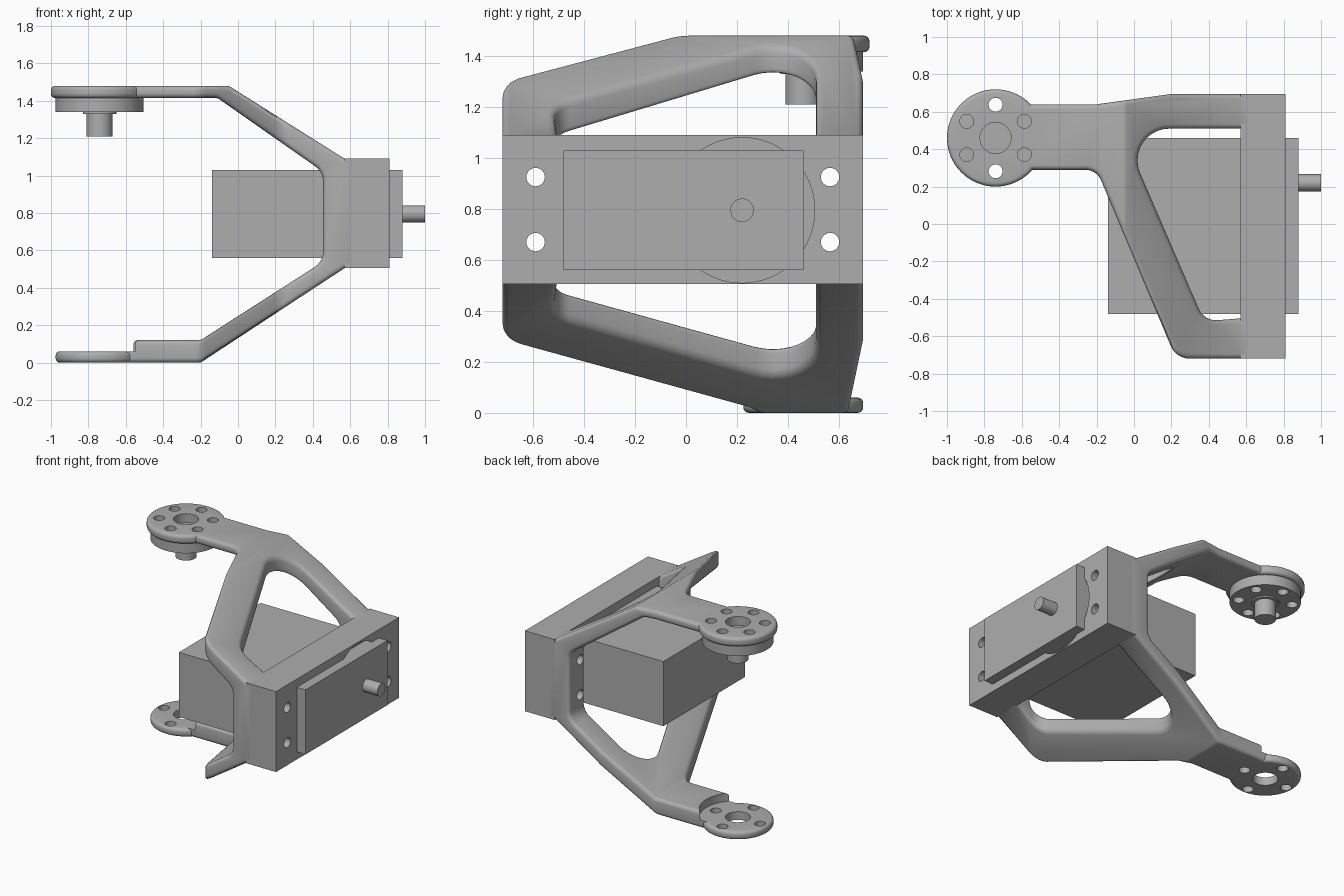
import bpy, bmesh, math
from mathutils import Vector, Matrix

cube = bpy.data.objects.get("Cube")
if cube:
    bpy.data.objects.remove(cube, do_unlink=True)

grey = bpy.data.materials.new("plain grey")
grey.use_nodes = True
grey.diffuse_color = (0.42, 0.42, 0.42, 1)
grey.node_tree.nodes["Principled BSDF"].inputs["Base Color"].default_value = grey.diffuse_color

PIVOT = (-0.74, 0.46)     # joint axis shared by both arms
BLOCK_Y = (-0.72, 0.695)  # ends of the mounting block


def finish(name, bm):
    bmesh.ops.recalc_face_normals(bm, faces=bm.faces)
    mesh = bpy.data.meshes.new(name)
    bm.to_mesh(mesh)
    bm.free()
    mesh.materials.append(grey)
    obj = bpy.data.objects.new(name, mesh)
    bpy.context.collection.objects.link(obj)
    return obj


def rounded(corners):
    """Outline from (u, v, radius) corners, with arcs in the corners."""
    out = []
    for i, (u, v, r) in enumerate(corners):
        p = Vector((u, v))
        if not r:
            out.append(p)
            continue
        a = (Vector(corners[i - 1][:2]) - p).normalized()
        b = (Vector(corners[(i + 1) % len(corners)][:2]) - p).normalized()
        half = a.angle(b) / 2
        centre = p + (a + b).normalized() * r / math.sin(half)
        start = p + a * r / math.tan(half) - centre
        end = p + b * r / math.tan(half) - centre
        sweep = start.angle(end)
        steps = max(3, round(sweep / 0.2))
        for k in range(steps + 1):
            t = k / steps
            out.append(centre + (start * math.sin((1 - t) * sweep)
                                 + end * math.sin(t * sweep)) / math.sin(sweep))
    return out


def prism(name, corners, lo, hi, axis):
    """Extrude an outline along y (outline in x, z) or z (outline in x, y)."""
    place = (lambda p: (p.x, lo, p.y)) if axis == "y" else (lambda p: (p.x, p.y, lo))
    bm = bmesh.new()
    face = bm.faces.new([bm.verts.new(place(p)) for p in rounded(corners)])
    new = bmesh.ops.extrude_face_region(bm, geom=[face])["geom"]
    step = (0, hi - lo, 0) if axis == "y" else (0, 0, hi - lo)
    bmesh.ops.translate(bm, vec=step, verts=[g for g in new if isinstance(g, bmesh.types.BMVert)])
    return finish(name, bm)


def box(name, x, y, z):
    bm = bmesh.new()
    size = [b - a for a, b in (x, y, z)]
    mid = [(a + b) / 2 for a, b in (x, y, z)]
    bmesh.ops.create_cube(bm, size=1, matrix=Matrix.Translation(mid) @ Matrix.Diagonal((*size, 1)))
    return finish(name, bm)


def rods(name, items, lo, hi, axis="z", sides=48):
    """One or more cylinders (u, v, radius) between two heights on an axis."""
    bm = bmesh.new()
    for u, v, r in items:
        mid = (lo + hi) / 2
        m = Matrix.Translation((u, v, mid))
        if axis == "x":
            m = Matrix.Translation((mid, u, v)) @ Matrix.Rotation(math.pi / 2, 4, "Y")
        bmesh.ops.create_cone(bm, cap_ends=True, segments=sides, radius1=r, radius2=r,
                              depth=hi - lo, matrix=m)
    return finish(name, bm)


def apply(obj, mod):
    bpy.context.view_layer.objects.active = obj
    bpy.ops.object.modifier_apply(modifier=mod.name)


def combine(obj, tool, operation="DIFFERENCE"):
    mod = obj.modifiers.new("combine", "BOOLEAN")
    mod.operation, mod.object, mod.solver = operation, tool, "EXACT"
    apply(obj, mod)


def soften(obj, width):
    mod = obj.modifiers.new("soften", "BEVEL")
    mod.width, mod.segments, mod.limit_method = width, 4, "ANGLE"
    mod.angle_limit = math.radians(40)
    mod.use_clamp_overlap = False
    apply(obj, mod)


def ring(count, radius, size):
    return [(PIVOT[0] + radius * math.sin(math.tau * k / count),
             PIVOT[1] + radius * math.cos(math.tau * k / count), size) for k in range(count)]


# Bracket: side profile trimmed by the plan outline, with a window through both arms
bracket = prism("bracket_arms", [
    (0.62, 1.09, 0), (0.57, 1.09, 0), (-0.05, 1.48, 0.04), (PIVOT[0], 1.48, 0),
    (PIVOT[0], 1.415, 0), (-0.11, 1.415, 0.04), (0.455, 1.02, 0.1), (0.455, 0.54, 0.1),
    (-0.2, 0.12, 0.04), (PIVOT[0], 0.12, 0), (PIVOT[0], 0, 0), (-0.2, 0, 0.06),
    (0.57, 0.505, 0), (0.62, 0.505, 0)], -0.9, 0.9, "y")
plan = prism("plan_cutter", [
    (0.8, BLOCK_Y[1], 0), (0.2, BLOCK_Y[1], 0), (-0.2, 0.64, 0), (-0.9, 0.64, 0),
    (-0.9, 0.29, 0), (-0.2, 0.29, 0.09), (0.225, BLOCK_Y[0], 0.11), (0.8, BLOCK_Y[0], 0)],
    -0.2, 1.7, "z")
window = prism("window_cutter", [
    (0.75, 0.51, 0), (-0.07, 0.51, 0.17), (0.375, -0.52, 0.1), (0.75, -0.49, 0)],
    -0.2, 1.7, "z")
combine(bracket, plan, "INTERSECT")
combine(bracket, window)
soften(bracket, 0.025)

# Joint discs at the arm ends and the mounting block
upper_disc = rods("upper_disc", [(*PIVOT, 0.26)], 1.415, 1.48, sides=64)
lower_disc = rods("lower_disc", [(*PIVOT, 0.235)], 0, 0.06, sides=64)
for disc in (upper_disc, lower_disc):
    soften(disc, 0.022)
block = box("mounting_block", (0.57, 0.81), BLOCK_Y, (0.505, 1.09))

# Servo horn under the upper disc
horn = rods("servo_horn", [(*PIVOT, 0.235)], 1.34, 1.415, sides=64)
horn_collar = rods("horn_collar", [(*PIVOT, 0.09)], 1.33, 1.345)
horn_shaft = rods("horn_shaft", [(*PIVOT, 0.07)], 1.21, 1.34)

# Motor body and its output shaft
motor = box("motor_body", (-0.14, 0.88), (-0.48, 0.46), (0.56, 1.03))
motor_shaft = rods("motor_shaft", [(0.22, 0.795, 0.046)], 0.86, 1.0, "x")

# Step, screw holes, hub holes and the round recess
step = rods("step_cutter", [(*PIVOT, 0.255)], 0.06, 0.3, sides=64)
hub = [(*PIVOT, 0.083)]
upper_holes = rods("upper_hole_cutter", ring(6, 0.178, 0.037) + hub, 1.413, 1.6)
horn_holes = rods("horn_hole_cutter", ring(6, 0.178, 0.037), 1.2, 1.6)
lower_holes = rods("lower_hole_cutter", ring(4, 0.178, 0.037) + hub, -0.1, 0.2)
screws = rods("screw_hole_cutter", [(y, z, 0.036) for y in (-0.59, 0.565) for z in (0.67, 0.925)],
              0.3, 1.0, "x")
recess = rods("recess_cutter", [(0.22, 0.795, 0.285)], 0.76, 0.9, "x", 64)
for part, tools in ((bracket, (step, upper_holes, lower_holes, screws)),
                    (upper_disc, (upper_holes,)), (lower_disc, (lower_holes,)),
                    (horn, (horn_holes,)), (block, (screws, recess))):
    for tool in tools:
        combine(part, tool)

# Remove the cutters and shade the parts
for tool in (plan, window, step, upper_holes, horn_holes, lower_holes, screws, recess):
    bpy.data.objects.remove(tool, do_unlink=True)
for part in (bracket, upper_disc, lower_disc, block, horn, horn_collar, horn_shaft, motor, motor_shaft):
    bpy.ops.object.select_all(action="DESELECT")
    part.select_set(True)
    bpy.context.view_layer.objects.active = part
    bpy.ops.object.shade_smooth_by_angle(angle=math.radians(35))
